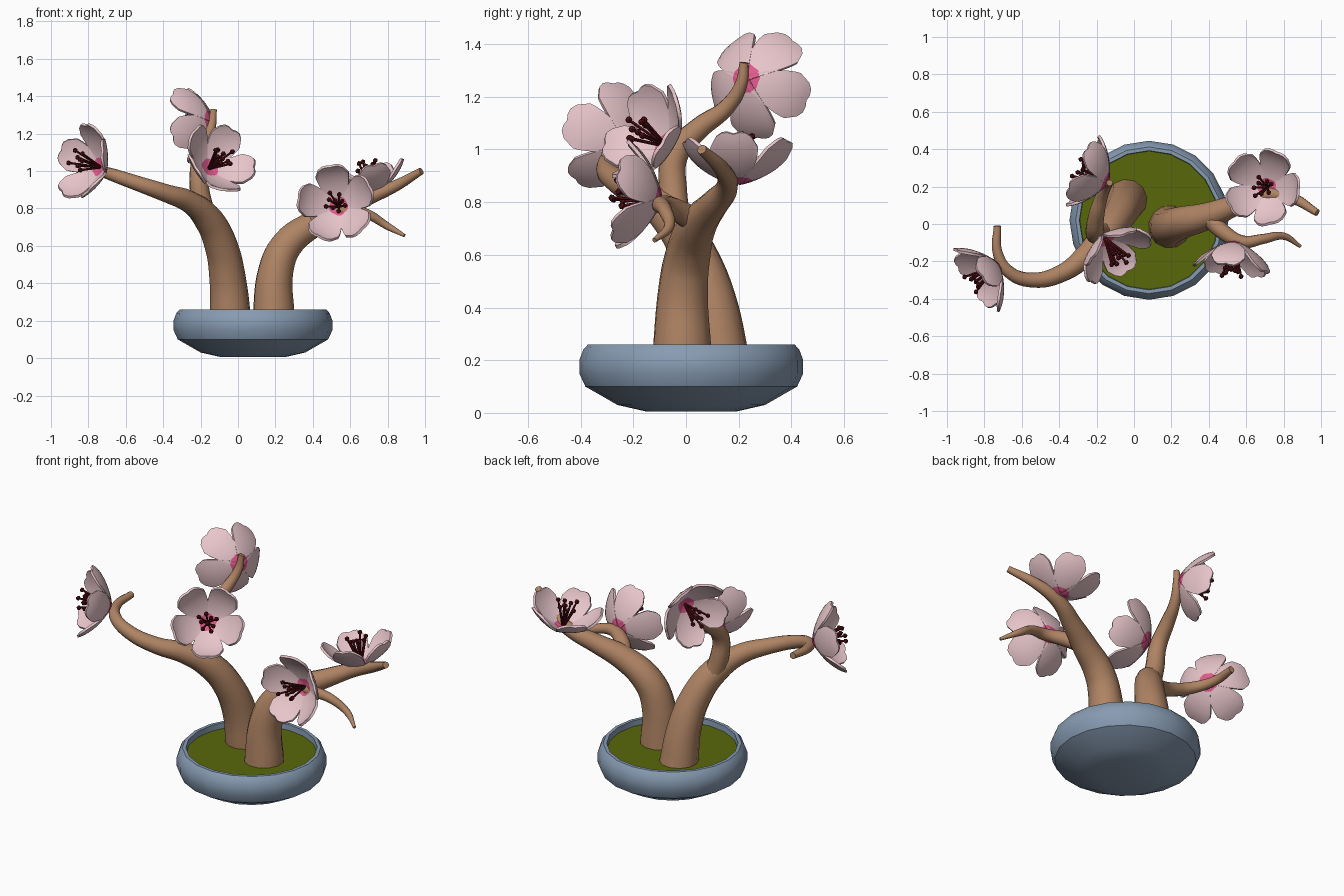
import bpy, bmesh, math, random
from mathutils import Vector, Matrix

if "Cube" in bpy.data.objects:
    bpy.data.objects.remove(bpy.data.objects["Cube"])

random.seed(4)


def material(name, rgb):
    m = bpy.data.materials.new(name)
    m.diffuse_color = (*rgb, 1)
    m.use_nodes = True
    m.node_tree.nodes["Principled BSDF"].inputs["Base Color"].default_value = m.diffuse_color
    return m


BARK = material("bark_brown", (0.43, 0.23, 0.127))
PETAL = material("petal_pale_pink", (0.81, 0.565, 0.60))
PINK = material("deep_pink", (0.745, 0.102, 0.262))
RED = material("stamen_dark_red", (0.102, 0.006, 0.009))
POT = material("pot_blue_grey", (0.242, 0.328, 0.445))
MOSS = material("moss_green", (0.098, 0.135, 0.003))


def add(name, mesh, mats=()):
    ob = bpy.data.objects.new(name, mesh)
    bpy.context.collection.objects.link(ob)
    for m in mats:
        mesh.materials.append(m)
    return ob


def activate(ob):
    bpy.ops.object.select_all(action='DESELECT')
    ob.select_set(True)
    bpy.context.view_layer.objects.active = ob


def smooth(ob, deg):
    activate(ob)
    bpy.ops.object.shade_smooth_by_angle(angle=math.radians(deg))


def to_mesh(name, bm):
    me = bpy.data.meshes.new(name)
    bm.to_mesh(me)
    bm.free()
    return me


def lathe(name, profile, mat, loc, sides=20):
    bm = bmesh.new()
    vs = [bm.verts.new((r, 0, z)) for r, z in profile]
    es = [bm.edges.new(p) for p in zip(vs, vs[1:])]
    bmesh.ops.spin(bm, geom=vs + es, axis=(0, 0, 1), cent=(0, 0, 0),
                   angle=math.tau, steps=sides, use_duplicate=False)
    bmesh.ops.remove_doubles(bm, verts=bm.verts, dist=1e-4)
    bmesh.ops.recalc_face_normals(bm, faces=bm.faces)
    ob = add(name, to_mesh(name, bm), [mat])
    ob.location = loc
    smooth(ob, 32)
    return ob


# Shallow pot and moss bed
lathe("pot", [(0, 0.005), (0.17, 0.005), (0.28, 0.03), (0.402, 0.10), (0.425, 0.15),
              (0.425, 0.20), (0.41, 0.24), (0.392, 0.26), (0.372, 0.26),
              (0.368, 0.20), (0, 0.20)], POT, (0.08, 0.02, 0))
bm = bmesh.new()
bmesh.ops.create_circle(bm, cap_ends=True, segments=20, radius=0.37,
                        matrix=Matrix.Translation((0.08, 0.02, 0.225)))
add("moss", to_mesh("moss", bm), [MOSS])


# Trunks and branches: tapered tubes along a smooth path of (x, y, z, radius)
def branch(name, path):
    cu = bpy.data.curves.new(name, 'CURVE')
    cu.dimensions = '3D'
    cu.bevel_depth = 1
    cu.bevel_resolution = 4
    cu.resolution_u = 6
    cu.use_fill_caps = True
    sp = cu.splines.new('BEZIER')
    sp.bezier_points.add(len(path) - 1)
    for bp, (x, y, z, r) in zip(sp.bezier_points, path):
        bp.co = (x, y, z)
        bp.radius = r
        bp.handle_left_type = bp.handle_right_type = 'AUTO'
    ob = add(name, cu, [BARK])
    activate(ob)
    bpy.ops.object.convert(target='MESH')
    smooth(bpy.context.view_layer.objects.active, 50)


branch("left_trunk", [
    (-0.04, 0.13, 0.20, 0.112), (-0.055, 0.095, 0.42, 0.098), (-0.09, 0.03, 0.60, 0.088),
    (-0.16, -0.06, 0.745, 0.078), (-0.26, -0.17, 0.835, 0.06), (-0.38, -0.26, 0.88, 0.048),
    (-0.54, -0.30, 0.935, 0.04), (-0.67, -0.255, 0.98, 0.034),
    (-0.73, -0.15, 1.0, 0.027), (-0.73, -0.01, 1.01, 0.02)])
branch("left_upper_branch", [
    (-0.14, -0.03, 0.68, 0.06), (-0.195, -0.05, 0.84, 0.055), (-0.21, -0.04, 0.98, 0.05),
    (-0.20, 0.05, 1.08, 0.042), (-0.17, 0.155, 1.16, 0.032), (-0.14, 0.21, 1.25, 0.024),
    (-0.13, 0.22, 1.33, 0.017)])
branch("right_trunk", [
    (0.19, -0.015, 0.20, 0.116), (0.205, -0.01, 0.48, 0.095), (0.265, 0.01, 0.61, 0.086),
    (0.40, 0.045, 0.715, 0.072), (0.54, 0.10, 0.785, 0.056), (0.69, 0.155, 0.855, 0.042),
    (0.84, 0.14, 0.92, 0.031), (0.98, 0.06, 1.0, 0.019)])
branch("right_side_branch", [
    (0.39, 0.05, 0.72, 0.05), (0.48, -0.045, 0.775, 0.042), (0.58, -0.095, 0.79, 0.034),
    (0.69, -0.08, 0.77, 0.027), (0.80, -0.065, 0.705, 0.02), (0.89, -0.12, 0.655, 0.009)])


# Blossom petals: five cupped petals with notched tips
def petals_mesh(nu=8, nv=10):
    bm = bmesh.new()
    for k in range(5):
        turn = Matrix.Rotation(k * math.tau / 5, 3, 'Z')
        rows = []
        for j in range(nv + 1):
            row = []
            for i in range(nu + 1):
                u = 2 * i / nu - 1
                v = j / nv * (1 - 0.33 * abs(u) ** 3 - 0.05 * (1 - abs(u)) ** 3)
                w = 0.018 + 0.072 * math.sin(math.pi / 2 * min(1, v / 0.7)) ** 1.1
                r = 0.205 * math.sin(1.2 * v) / math.sin(1.2)
                h = 0.155 * v ** 1.4 + 0.022 * u * u * v
                row.append(bm.verts.new(turn @ Vector((r, u * w, h))))
            rows.append(row)
        for a, b in zip(rows, rows[1:]):
            for i in range(nu):
                f = bm.faces.new((a[i], a[i + 1], b[i + 1], b[i]))
                f.material_index = int(f.calc_center_median().length < 0.058)
    me = to_mesh("petals", bm)
    me.materials.append(PETAL)
    me.materials.append(PINK)
    return me


# Stamens: thin filaments with knobs
def stamens_mesh(count=9):
    bm = bmesh.new()
    for k in range(count):
        a = k * 2.4
        s = 0.012 + 0.05 * math.sqrt(k / count)
        tip = Vector((s * math.cos(a), s * math.sin(a), random.uniform(0.135, 0.185)))
        rot = tip.to_track_quat('Z', 'Y').to_matrix().to_4x4()
        bmesh.ops.create_cone(bm, cap_ends=True, segments=6, radius1=0.006, radius2=0.006,
                              depth=tip.length, matrix=Matrix.Translation(tip / 2) @ rot)
        bmesh.ops.create_icosphere(bm, subdivisions=1, radius=0.0145,
                                   matrix=Matrix.Translation(tip))
    me = to_mesh("stamens", bm)
    me.materials.append(RED)
    return me


PETALS, STAMENS = petals_mesh(), stamens_mesh()

# Blossoms: base point, facing direction, roll in degrees
blossoms = [
    ("left", (-0.73, -0.22, 1.02), (-0.77, -0.55, 0.2), 90),
    ("centre", (-0.16, -0.07, 1.01), (0.47, -0.68, 0.42), -90),
    ("front_right", (0.54, -0.10, 0.81), (-0.12, -1, 0.13), 100),
    ("right", (0.715, 0.195, 0.875), (-0.22, 0.02, 1), 90),
    ("top", (-0.145, 0.225, 1.27), (-0.85, 0.4, -0.15), -90),
]
for name, base, facing, roll in blossoms:
    m = (Matrix.Translation(base)
         @ Vector(facing).to_track_quat('Z', 'Y').to_matrix().to_4x4()
         @ Matrix.Rotation(math.radians(roll), 4, 'Z'))
    p = add(name + "_petals", PETALS)
    p.matrix_world = m
    sol = p.modifiers.new("thickness", 'SOLIDIFY')
    sol.thickness = 0.014
    sol.offset = 0
    s = add(name + "_stamens", STAMENS)
    s.matrix_world = m
for f in PETALS.polygons:
    f.use_smooth = True
for ob in list(bpy.data.objects):
    if ob.name.endswith("_petals"):
        e = ob.modifiers.new("crisp_rim", 'EDGE_SPLIT')
        e.split_angle = math.radians(50)
